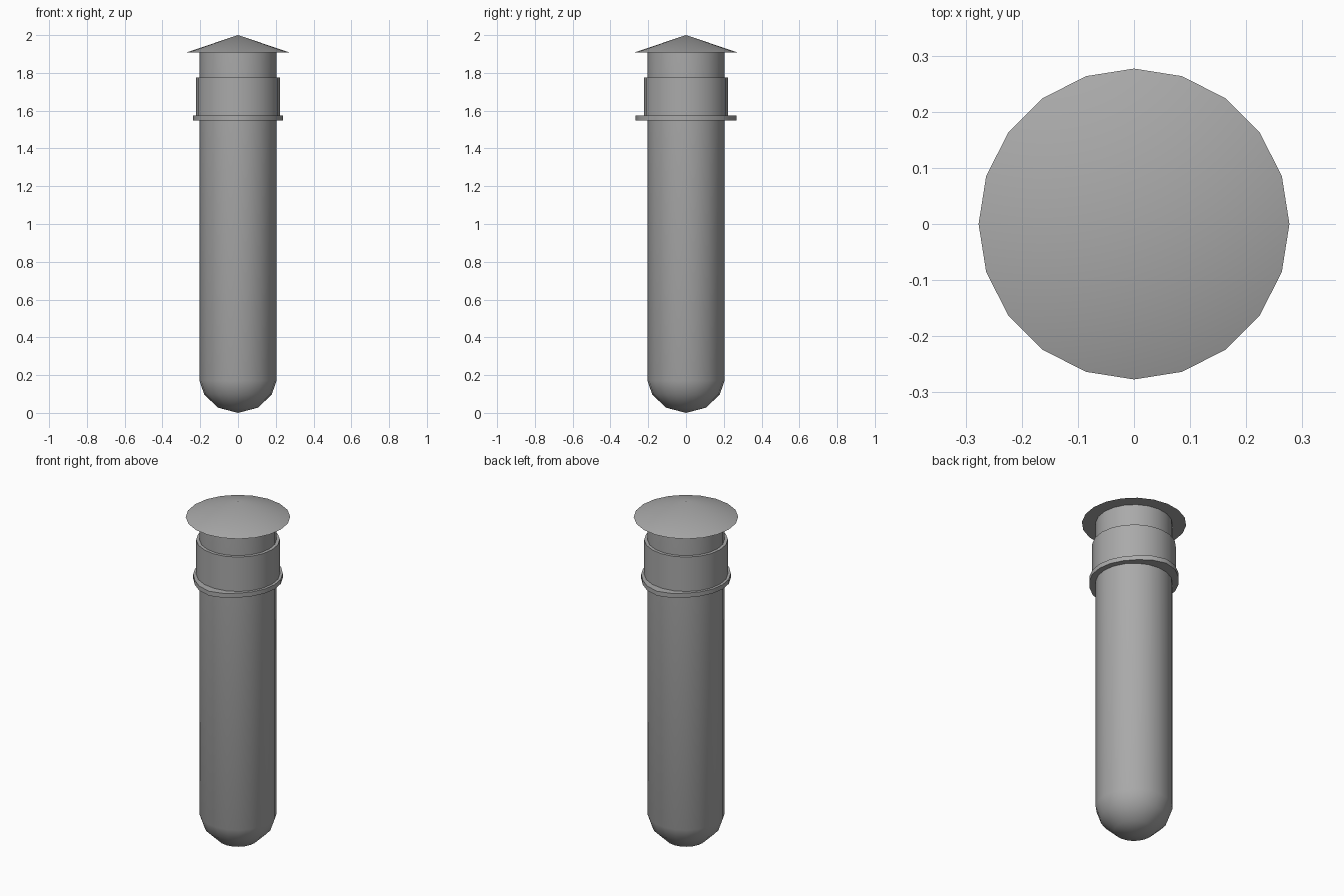
import bpy
import bmesh
import math
from mathutils import Vector

SIDES = 20

if "Cube" in bpy.data.objects:
    bpy.data.objects.remove(bpy.data.objects["Cube"], do_unlink=True)

grey = bpy.data.materials.new("plain_grey")
grey.use_nodes = True
colour = (0.4, 0.4, 0.4, 1)
grey.diffuse_color = colour
grey.node_tree.nodes["Principled BSDF"].inputs["Base Color"].default_value = colour


def lathe(name, profile, closed=False, bulge=0.0):
    """Spin a (radius, height) profile; bulge pushes the outer rim out at front and back."""
    outer = max(r for r, z in profile)
    bm = bmesh.new()
    rings = []
    for r, z in profile:
        if r == 0:
            rings.append([bm.verts.new((0, 0, z))] * SIDES)
            continue
        ring = []
        for i in range(SIDES):
            a = math.tau * i / SIDES
            extra = bulge * abs(math.sin(a)) ** 8 if r > outer - 0.01 else 0
            ring.append(bm.verts.new(Vector((math.cos(a), math.sin(a), 0)) * (r + extra) + Vector((0, 0, z))))
        rings.append(ring)
    pairs = list(zip(rings, rings[1:]))
    if closed:
        pairs.append((rings[-1], rings[0]))
    for low, high in pairs:
        for i in range(SIDES):
            j = (i + 1) % SIDES
            corners = list(dict.fromkeys((low[i], low[j], high[j], high[i])))
            bm.faces.new(corners)
    bmesh.ops.recalc_face_normals(bm, faces=bm.faces)
    mesh = bpy.data.meshes.new(name)
    bm.to_mesh(mesh)
    bm.free()
    obj = bpy.data.objects.new(name, mesh)
    bpy.context.collection.objects.link(obj)
    mesh.materials.append(grey)
    bpy.ops.object.select_all(action="DESELECT")
    obj.select_set(True)
    bpy.context.view_layer.objects.active = obj
    bpy.ops.object.shade_smooth_by_angle(angle=math.radians(50))
    return obj


# Long tube with a rounded bottom
lathe("tube_body", [(0, 0), (0.107, 0.028), (0.179, 0.098), (0.204, 0.17), (0.204, 1.907), (0, 1.907)])

# Collar sleeve around the upper tube
lathe("collar_sleeve", [(0.2, 1.56), (0.222, 1.56), (0.222, 1.775), (0.2, 1.775)], closed=True)

# Flange under the sleeve, slightly wider at front and back
lathe("collar_flange", [(0.2, 1.548), (0.237, 1.548), (0.237, 1.574), (0.2, 1.574)], closed=True, bulge=0.03)

# Shallow conical cap
lathe("cone_cap", [(0, 1.907), (0.277, 1.907), (0, 2.0)])
